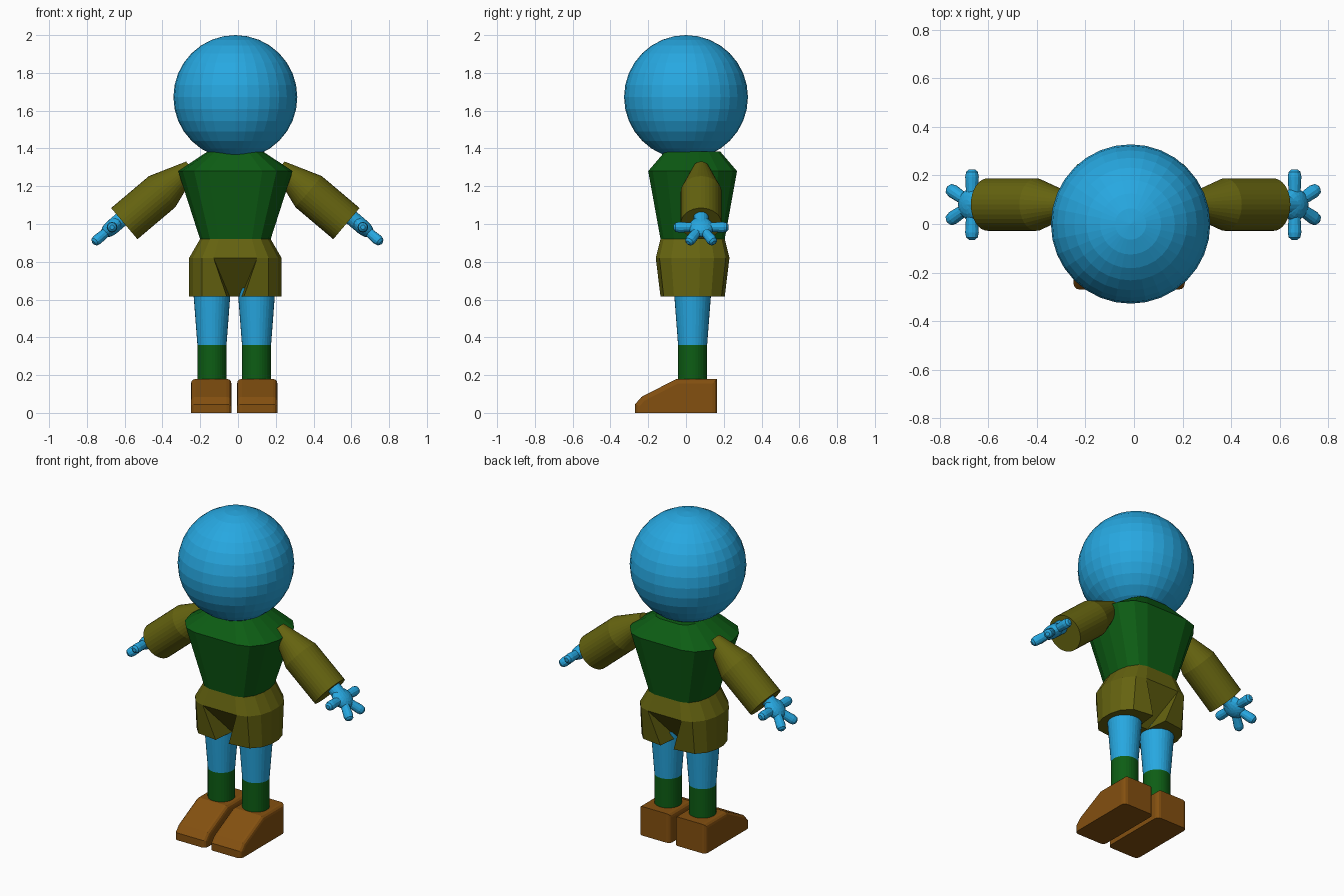
import bpy, bmesh, math
from mathutils import Vector, Matrix

cube = bpy.data.objects.get("Cube")
if cube:
    bpy.data.objects.remove(cube, do_unlink=True)


def material(name, rgb):
    m = bpy.data.materials.new(name)
    m.use_nodes = True
    m.diffuse_color = (*rgb, 1)
    m.node_tree.nodes["Principled BSDF"].inputs["Base Color"].default_value = (*rgb, 1)
    return m


BLUE = material("sky_blue", (0.02, 0.39, 0.75))
GREEN = material("dark_green", (0.004, 0.11, 0.007))
OLIVE = material("olive", (0.13, 0.125, 0.005))
BROWN = material("leather_brown", (0.23, 0.08, 0.005))

CX, CY = -0.014, 0.035      # body axis
ARM_Y = 0.08


def finish(name, bm, mat):
    bmesh.ops.remove_doubles(bm, verts=bm.verts, dist=0.0005)
    bmesh.ops.recalc_face_normals(bm, faces=bm.faces)
    mesh = bpy.data.meshes.new(name)
    bm.to_mesh(mesh)
    bm.free()
    mesh.materials.append(mat)
    obj = bpy.data.objects.new(name, mesh)
    bpy.context.collection.objects.link(obj)
    return obj


def loft(name, rings, mat):
    """Skin a stack of equal-length rings and cap both ends."""
    bm = bmesh.new()
    rows = [[bm.verts.new(p) for p in ring] for ring in rings]
    n = len(rows[0])
    for a, b in zip(rows, rows[1:]):
        for i in range(n):
            j = (i + 1) % n
            bm.faces.new((a[i], a[j], b[j], b[i]))
    bm.faces.new(rows[0])
    bm.faces.new(rows[-1])
    return finish(name, bm, mat)


def tube(name, stations, mat, sides=32):
    """Round tube through (point, radius) stations on a straight axis."""
    pts = [(Vector(p), r) for p, r in stations]
    q = (pts[-1][0] - pts[0][0]).to_track_quat('Z', 'Y')
    angles = [2 * math.pi * i / sides for i in range(sides)]
    return loft(name, [[p + q @ Vector((r * math.cos(a), r * math.sin(a), 0))
                        for a in angles] for p, r in pts], mat)


def ball(name, centre, radii, mat, segs=32, rings=16, tilt=0):
    bm = bmesh.new()
    m = (Matrix.Translation(centre) @ Matrix.Rotation(tilt, 4, 'Y')
         @ Matrix.Diagonal((*radii, 1)))
    bmesh.ops.create_uvsphere(bm, u_segments=segs, v_segments=rings, radius=1, matrix=m)
    return finish(name, bm, mat)


def body_ring(quarter, z):
    """Mirror a front-to-side quarter outline into a closed ring."""
    back = [(x, y) for x, y in quarter]
    side = [(x, -y) for x, y in reversed(quarter)]
    half = back + side
    full = half + [(-x, y) for x, y in reversed(half)]
    return [(CX + x, CY + y, z) for x, y in full]


OUTLINE = [(0.47, 1), (0.72, 0.9), (0.92, 0.58), (1, 0.2)]


def quarter(hx, hy):
    return [(x * hx, y * hy) for x, y in OUTLINE]


# Head
ball("head", (CX, 0, 1.672), (0.328,) * 3, BLUE)

# Shirt body
loft("shirt", [body_ring(quarter(hx, hy), z) for hx, hy, z in
               ((0.187, 0.17, 0.92), (0.303, 0.235, 1.28), (0.145, 0.145, 1.385))], GREEN)

# Shorts, with a recessed wedge between the legs front and back
waist, hip, hem = quarter(0.187, 0.17), quarter(0.245, 0.195), quarter(0.245, 0.17)
hem[0] = (0.045, 0.17)
loft("shorts", [body_ring([waist[0]] + waist, 0.92),
                body_ring([hip[0]] + hip, 0.82),
                body_ring([(0.03, 0.03)] + hem, 0.615)], OLIVE)


def shoe(name, x):
    """Side profile extruded across the foot, with softened edges."""
    profile = [(0.165, 0), (0.165, 0.18), (-0.05, 0.18), (-0.235, 0.085),
               (-0.27, 0.045), (-0.27, 0)]
    w = 0.107
    obj = loft(name, [[(x + s * w, y, z) for y, z in profile] for s in (-1, 1)], BROWN)
    bm = bmesh.new()
    bm.from_mesh(obj.data)
    edges = [e for e in bm.edges
             if sum(v.co.z for v in e.verts) > 0.04
             and abs(e.verts[0].co.x - e.verts[1].co.x) < 0.01
             and len(e.link_faces) == 2]
    bmesh.ops.bevel(bm, geom=edges, offset=0.025, segments=3, profile=0.5,
                    affect='EDGES', clamp_overlap=True)
    bm.to_mesh(obj.data)
    bm.free()


for s, side in ((1, "left"), (-1, "right")):
    # Legs, socks and shoes
    x = -0.02 + s * 0.118
    tube(side + "_leg", [((x, CY, 0.36), 0.077), ((x, CY, 0.66), 0.1)], BLUE)
    tube(side + "_sock", [((x, CY, 0.15), 0.077), ((x, CY, 0.36), 0.077)], GREEN)
    shoe(side + "_shoe", -0.02 + s * 0.122)

    # Sleeve tapering into the shoulder
    tube(side + "_sleeve", [((CX + s * px, ARM_Y, pz), r) for px, pz, r in
                            ((0.235, 1.3, 0.04), (0.388, 1.171, 0.108),
                             (0.588, 1.002, 0.108))], OLIVE)

    # Hand: wrist, flattened palm and four splayed fingers
    axis = Vector((s * 0.763, 0, -0.647))
    palm = Vector((-0.003 + s * 0.664, ARM_Y, 0.983))
    tube(side + "_wrist", [(palm - axis * 0.09, 0.04), (palm, 0.04)], BLUE, 16)
    ball(side + "_palm", palm, (0.068, 0.066, 0.04), BLUE, 16, 10, s * math.radians(40))
    for n, (along, across) in enumerate(((0.0, 1), (0.9, 0.48), (0.9, -0.48), (0.0, -1))):
        d = (axis * along + Vector((0, across, 0))).normalized()
        tube(f"{side}_finger_{n + 1}",
             [(palm, 0.022), (palm + d * 0.115, 0.028),
              (palm + d * 0.135, 0.024), (palm + d * 0.145, 0.012)], BLUE, 12)
